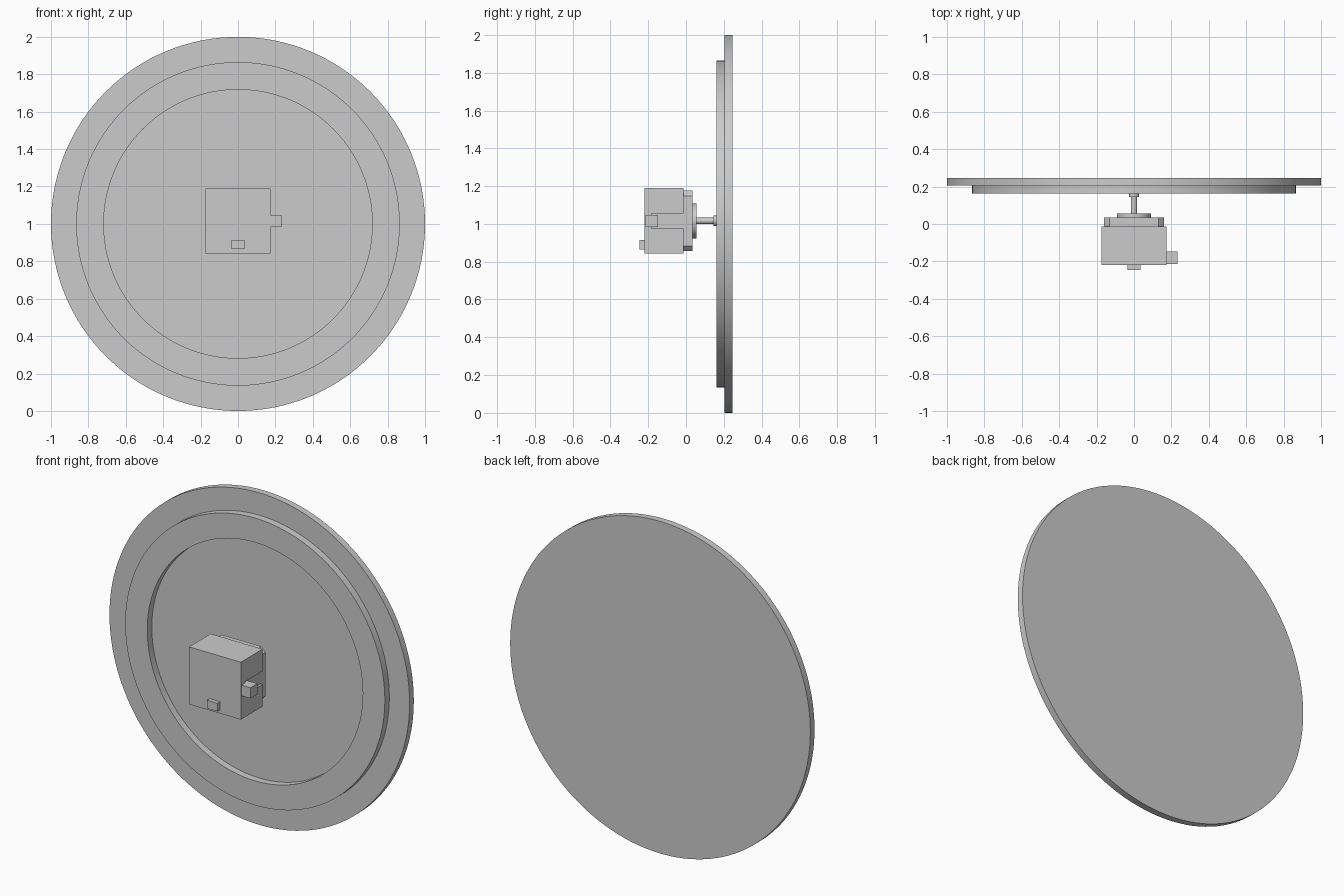
import bpy, bmesh, math
from mathutils import Matrix, Vector

if "Cube" in bpy.data.objects:
    bpy.data.objects.remove(bpy.data.objects["Cube"])

grey = bpy.data.materials.new("light_grey")
grey.diffuse_color = (0.6, 0.6, 0.6, 1)
grey.use_nodes = True
grey.node_tree.nodes["Principled BSDF"].inputs["Base Color"].default_value = grey.diffuse_color
MZ = 1.016  # height of the motor axis


def finish(name, bm, smooth=False):
    bmesh.ops.recalc_face_normals(bm, faces=bm.faces)
    me = bpy.data.meshes.new(name)
    bm.to_mesh(me)
    bm.free()
    me.materials.append(grey)
    ob = bpy.data.objects.new(name, me)
    bpy.context.collection.objects.link(ob)
    if smooth:
        bpy.ops.object.select_all(action='DESELECT')
        ob.select_set(True)
        bpy.context.view_layer.objects.active = ob
        bpy.ops.object.shade_smooth_by_angle(angle=math.radians(30))
    return ob


def box(name, x, y, z, corner=0):
    """Box from (min, max) ranges; corner chamfers the edges along y."""
    bm = bmesh.new()
    bmesh.ops.create_cube(bm, size=1)
    for v in bm.verts:
        v.co = Vector(r[0] + (c + 0.5) * (r[1] - r[0]) for c, r in zip(v.co, (x, y, z)))
    if corner:
        edges = [e for e in bm.edges
                 if abs(e.verts[0].co.y - e.verts[1].co.y) > 1e-4]
        bmesh.ops.bevel(bm, geom=edges, offset=corner, segments=1, affect='EDGES')
    return finish(name, bm)


def cylinder(name, r, y0, y1, z, seg):
    """Solid cylinder lying along y."""
    bm = bmesh.new()
    m = Matrix.Translation((0, (y0 + y1) / 2, z)) @ Matrix.Rotation(math.pi / 2, 4, 'X')
    bmesh.ops.create_cone(bm, cap_ends=True, segments=seg, radius1=r, radius2=r,
                          depth=y1 - y0, matrix=m)
    return finish(name, bm, True)


def ring(name, r_in, r_out, y0, y1, z, seg):
    """Rectangular section turned around the y axis."""
    bm = bmesh.new()
    profile = [(r_in, y0), (r_out, y0), (r_out, y1), (r_in, y1)]
    loops = []
    for i in range(seg):
        a = 2 * math.pi * i / seg
        loops.append([bm.verts.new((r * math.cos(a), y, z + r * math.sin(a)))
                      for r, y in profile])
    for i in range(seg):
        p, q = loops[i], loops[(i + 1) % seg]
        for j in range(4):
            k = (j + 1) % 4
            bm.faces.new((p[j], p[k], q[k], q[j]))
    return finish(name, bm, True)


# Large disc with a raised ring on its front
cylinder("disc", 1.0, 0.205, 0.245, 1.0, 128)
ring("raised_ring", 0.718, 0.865, 0.162, 0.205, 1.0, 128)

# Motor body with a shallow slot in the right side
body = box("motor_body", (-0.173, 0.173), (-0.22, -0.013), (MZ - 0.173, MZ + 0.173))
cutter = box("slot_cutter", (0.16, 0.25), (-0.182, 0.05), (MZ - 0.04, MZ + 0.04))
cutter.hide_render = True
cutter.hide_set(True)
mod = body.modifiers.new("slot", 'BOOLEAN')
mod.operation = 'DIFFERENCE'
mod.solver = 'EXACT'
mod.object = cutter

# Motor end plate, boss, shaft and hub
box("end_plate", (-0.16, 0.16), (-0.013, 0.034), (MZ - 0.16, MZ + 0.16), 0.028)
cylinder("boss", 0.092, 0.034, 0.056, MZ, 48)
cylinder("shaft", 0.017, 0.056, 0.15, MZ, 32)
cylinder("hub", 0.028, 0.145, 0.205, MZ, 32)

# Connectors on the side and front of the motor
box("side_connector", (0.16, 0.232), (-0.213, -0.147), (MZ - 0.032, MZ + 0.032))
box("front_connector", (-0.035, 0.035), (-0.245, -0.22), (0.865, 0.914))
